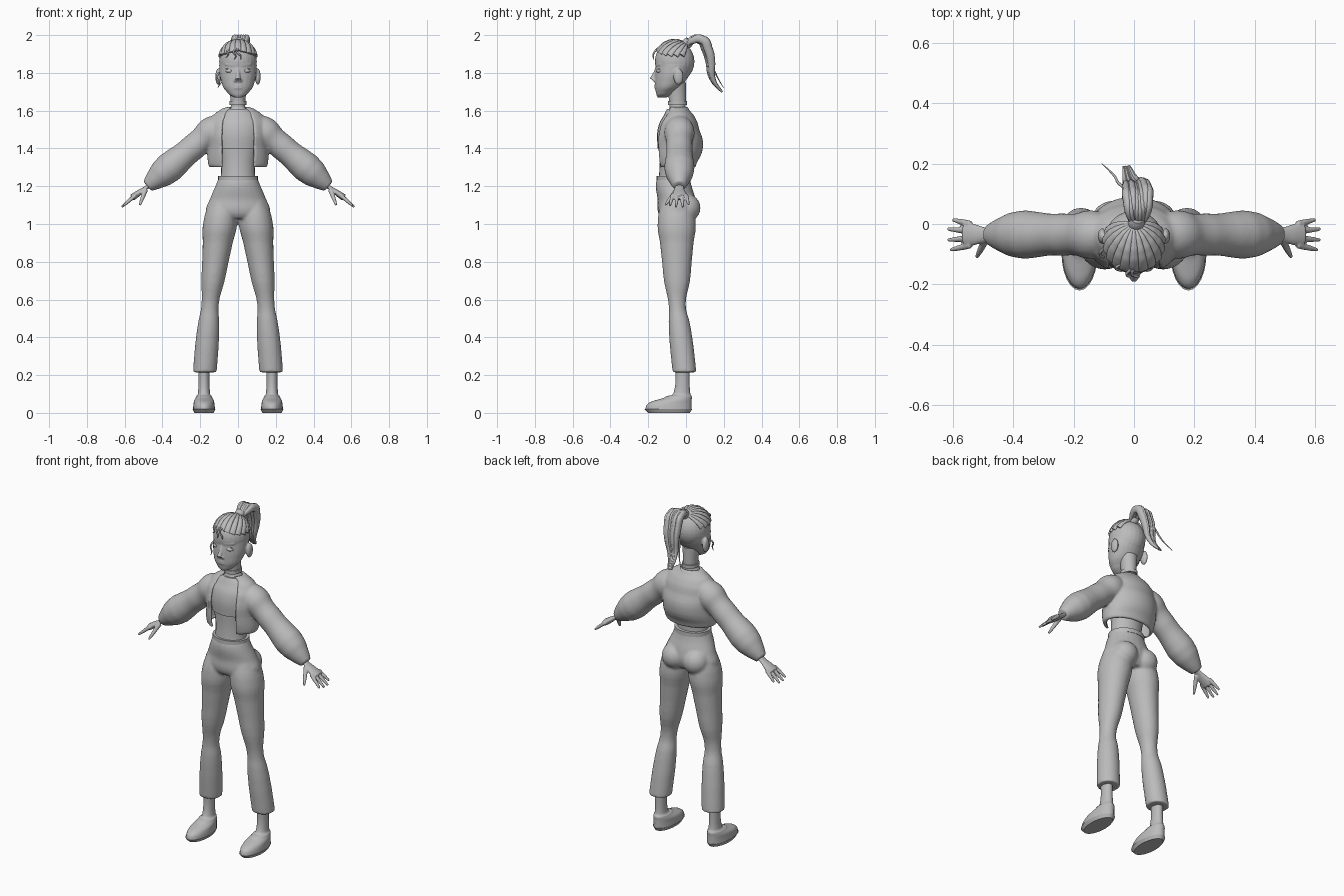
import bpy, bmesh, math, random
from mathutils import Vector, Matrix

random.seed(4)
default_cube = bpy.data.objects.get("Cube")
if default_cube:
    bpy.data.objects.remove(default_cube)

grey = bpy.data.materials.new("plain grey")
grey.use_nodes = True
grey.diffuse_color = (.5, .5, .5, 1)
grey.node_tree.nodes["Principled BSDF"].inputs["Base Color"].default_value = grey.diffuse_color

X, Y, Z = Vector((1, 0, 0)), Vector((0, 1, 0)), Vector((0, 0, 1))


def smooth_path(points, steps=4):
    """Smooth interpolation through points of (x, y, z, radius u, radius v)."""
    knots = [Vector(point) for point in points]
    knots = [knots[0] * 2 - knots[1]] + knots + [knots[-1] * 2 - knots[-2]]
    path = []
    for before, start, end, after in zip(knots, knots[1:], knots[2:], knots[3:]):
        for step in range(steps):
            t = step / steps
            blend = t * t * (3 - 2 * t)
            leaving = start + (end - before) * t / 2
            arriving = end - (after - start) * (1 - t) / 2
            path.append(leaving * (1 - blend) + arriving * blend)
    return path + [knots[-2]]


def section(radius_u, radius_v, sides, gap, wall=.016):
    """Closed ellipse, or a walled C shape open at the front."""
    start, span = gap - math.pi / 2, math.tau - gap * 2
    turns = [start + span * i / sides for i in range(sides + bool(gap))]
    outline = [(radius_u * math.cos(a), radius_v * math.sin(a)) for a in turns]
    if gap:
        outline += [((radius_u - wall) * math.cos(a), (radius_v - wall) * math.sin(a)) for a in reversed(turns)]
    return outline


def sweep(bm, points, ref=X, level=False, mirror=False, sides=24, gap=0):
    """Skin elliptical sections along a path; level keeps them horizontal."""
    path = smooth_path(points)
    centres = [Vector(knot[:3]) for knot in path]
    for flip in ((1, -1) if mirror else (1,)):
        rings = []
        for i, knot in enumerate(path):
            before, after = centres[max(i - 1, 0)], centres[min(i + 1, len(path) - 1)]
            along = Z if level else (after - before).normalized()
            u = (ref - along * ref.dot(along)).normalized()
            v = along.cross(u)
            ring = []
            for a, b in section(knot[3], knot[4], sides, gap):
                corner = centres[i] + u * a + v * b
                ring.append(bm.verts.new((corner.x * flip, corner.y, corner.z)))
            rings.append(ring)
        for low, high in zip(rings, rings[1:]):
            for i in range(len(low)):
                j = (i + 1) % len(low)
                bm.faces.new((low[i], low[j], high[j], high[i]))
        bm.faces.new(reversed(rings[0]))
        bm.faces.new(rings[-1])


def column(bm, rows, x=0, **options):
    """Stack level ellipses from rows of (height, front, back, half width)."""
    points = [(x, (front + back) / 2, z, half, (back - front) / 2) for z, front, back, half in rows]
    sweep(bm, points, level=True, **options)


def grow(rows, amount=.01):
    return [(z, front - amount, back + amount, half + amount) for z, front, back, half in rows]


def line(start, end, radii, flat=1):
    """Evenly spaced path points between two ends, one for each radius."""
    start, end = Vector(start), Vector(end)
    return [(*start.lerp(end, i / (len(radii) - 1)), r, r * flat) for i, r in enumerate(radii)]


def ball(bm, centre, radii, mirror=False):
    for flip in ((1, -1) if mirror else (1,)):
        place = Matrix.Translation((centre[0] * flip, *centre[1:])) @ Matrix.Diagonal((*radii, 1))
        bmesh.ops.create_uvsphere(bm, u_segments=24, v_segments=16, radius=1, matrix=place)


def finish(bm, name, voxel=0):
    """Turn the parts into one object, fused into a single skin if voxel is set."""
    bmesh.ops.recalc_face_normals(bm, faces=bm.faces)
    for face in bm.faces:
        face.smooth = len(face.verts) < 5
    mesh = bpy.data.meshes.new(name)
    bm.to_mesh(mesh)
    bm.free()
    mesh.materials.append(grey)
    obj = bpy.data.objects.new(name, mesh)
    bpy.context.collection.objects.link(obj)
    if voxel:
        fuse = obj.modifiers.new("fuse", "REMESH")
        fuse.mode, fuse.voxel_size, fuse.use_smooth_shade = "VOXEL", voxel, True
        soften = obj.modifiers.new("soften", "SMOOTH")
        soften.iterations, soften.factor = 4, .5


# Head with jaw, nose, lips, brows and ears
bm = bmesh.new()
skull, skull_size = Vector((0, -.06, 1.86)), Vector((.1, .105, .11))
ball(bm, skull, skull_size)
column(bm, [(1.67, -.15, -.1, .02), (1.7, -.16, -.06, .06), (1.76, -.165, 0, .09), (1.84, -.16, .04, .1)])
sweep(bm, line((0, -.155, 1.82), (0, -.18, 1.765), [.01, .01, .015]))
ball(bm, (.012, -.165, 1.76), (.01, .012, .008), mirror=True)
for height in (1.732, 1.72):
    ball(bm, (0, -.152, height), (.03, .016, .007))
sweep(bm, line((.02, -.157, 1.84), (.07, -.135, 1.845), [.006, .007, .004]), ref=Z, mirror=True)
ball(bm, (.105, -.04, 1.78), (.015, .026, .043), mirror=True)
finish(bm, "head", voxel=.005)

# Eyes with upper lashes
bm = bmesh.new()
ball(bm, (.043, -.138, 1.81), (.023, .02, .012), mirror=True)
sweep(bm, line((.02, -.157, 1.815), (.067, -.14, 1.82), [.002, .004, .002]), ref=Z, mirror=True)
finish(bm, "eyes")

# Torso and neck, with cropped top and choker fitted over them
torso = [(1.2, -.15, .01, .1), (1.3, -.14, .01, .09), (1.4, -.14, .03, .11), (1.5, -.14, .03, .12),
         (1.57, -.11, .02, .1), (1.61, -.09, 0, .05), (1.65, -.09, 0, .04), (1.75, -.1, 0, .05)]
neck = torso[-2][1:]
for name, rows in (("torso", torso), ("cropped_top", grow(torso[2:6])),
                   ("choker", grow([(z, *neck) for z in (1.63, 1.65)], .006))):
    bm = bmesh.new()
    column(bm, rows)
    finish(bm, name)

# Open jacket with full sleeves
bm = bmesh.new()
column(bm, [(1.3, -.15, .05, .15), (1.33, -.16, .06, .16), (1.41, -.17, .09, .16), (1.5, -.16, .07, .16),
            (1.56, -.13, .05, .14), (1.6, -.1, .02, .1), (1.62, -.1, .01, .06)],
       sides=40, gap=math.radians(33))
shoulder, wrist = (.09, -.035, 1.53), (.48, -.035, 1.2)
sweep(bm, line(shoulder, wrist, [.06, .08, .07, .07, .07, .077, .077, .06, .033]), ref=Y, mirror=True)
finish(bm, "jacket", voxel=.007)

# Hands
bm = bmesh.new()
sweep(bm, line((.46, -.035, 1.21), (.56, -.035, 1.14), [.025, .025, .035, .04], flat=.45), ref=Y, mirror=True)
for spread, reach in ((.035, .8), (.012, 1), (-.012, 1), (-.035, .9)):
    knuckle = Vector((.54, spread - .035, 1.155))
    fingertip = knuckle + Vector((.075, spread / 2, -.065)) * reach
    sweep(bm, line(knuckle, fingertip, [.011, .01, .006]), ref=Y, mirror=True, sides=10)
sweep(bm, line((.49, -.05, 1.18), (.52, -.11, 1.1), [.014, .012, .01, .006]), mirror=True, sides=10)
finish(bm, "hands", voxel=.004)

# Trousers: hips, seat and legs, with a waistband
hips = [(1.25, -.15, .02, .1), (1.2, -.16, .03, .12), (1.13, -.15, .05, .15), (1.07, -.15, .05, .17),
        (1.03, -.13, .03, .15)]
hip, knee, hem = (.08, -.05, 1.12), (.147, -.047, .58), (.176, -.008, .215)
thigh = line(hip, knee, [.07, .09, .08, .07, .06, .046], flat=1.12)
shin = line(knee, hem, [.046, .055, .061, .063, .063])
bm = bmesh.new()
column(bm, hips)
sweep(bm, thigh[:-1] + shin, level=True, mirror=True)
ball(bm, (.07, 0, 1.085), (.075, .077, .075), mirror=True)
finish(bm, "trousers", voxel=.008)
bm = bmesh.new()
column(bm, grow([(z, *hips[0][1:]) for z in (1.23, 1.255)], .006))
finish(bm, "waistband")

# Ankles and shoes on flat soles
shoe = [(.28, -.06, .02, .03), (.13, -.06, .02, .03), (.09, -.1, .03, .04), (.07, -.15, .03, .05),
        (.05, -.2, .03, .055), (.02, -.215, .03, .058)]
sole = [(0, -.2, .02, .05), (.02, -.22, .033, .06)]
for name, rows in (("shoes", shoe), ("soles", sole)):
    bm = bmesh.new()
    column(bm, rows, x=.18, mirror=True)
    finish(bm, name)

# Combed locks drawn over the skull to the tie
bm = bmesh.new()
gather = Vector((0, .55, .84)).normalized()
locks, steps = 13, 5
for i in range(locks):
    angle = math.radians(110) * (2 * i / (locks - 1) - 1)
    across, front = math.sin(angle), -math.cos(angle)
    hairline = Vector((across, front, .6 - .3 * abs(across))).normalized()
    strand = []
    for step in range(steps + 1):
        way = step / steps
        spot = skull + hairline.slerp(gather, way) * skull_size * 1.01
        strand.append((*spot, .019 - .012 * way, .008))
    sweep(bm, strand, ref=Vector((-front, across, 0)), sides=10)
finish(bm, "combed_hair")

# Ponytail of overlapping locks, and its tie
spine = [(0, 1.94), (.03, 1.97), (.08, 1.975), (.11, 1.93), (.13, 1.85), (.14, 1.77), (.19, 1.7)]
bm = bmesh.new()
for i in range(8):
    side, depth = i / 3.5 - 1, random.uniform(-.3, .3)
    strand = []
    for k, (y, z) in enumerate(spine):
        way = k / (len(spine) - 1)
        girth = .006 + .025 * math.sin(math.pi * way ** .8)
        strand.append((side * (girth + .005) + .015 - .04 * way ** 3, y + depth * girth, z, girth / 2, girth * .75))
    sweep(bm, strand, sides=10)
finish(bm, "ponytail")
bm = bmesh.new()
sweep(bm, line((.005, -.01, 1.94), (.01, .02, 1.97), [.022, .028, .024]))
finish(bm, "hair_tie")

# Loose wisps at the forehead, ear and tail
bm = bmesh.new()
for root, tip in (((-.01, -.15, 1.93), (-.025, -.17, 1.87)), ((0, -.15, 1.93), (.01, -.17, 1.87)),
                  ((-.04, -.13, 1.93), (-.07, -.145, 1.88)), ((-.1, -.08, 1.8), (-.11, -.11, 1.72)),
                  ((0, .11, 1.93), (-.11, .2, 1.72))):
    strand = line(root, tip, [.005, .005, .004, .001])
    curl = [(x - .01 * math.sin(k * 2), y - .005 * k * (3 - k), z, *radii)
            for k, (x, y, z, *radii) in enumerate(strand)]
    sweep(bm, curl, ref=Vector((1, .3, .1)), sides=6)
finish(bm, "loose_wisps")
